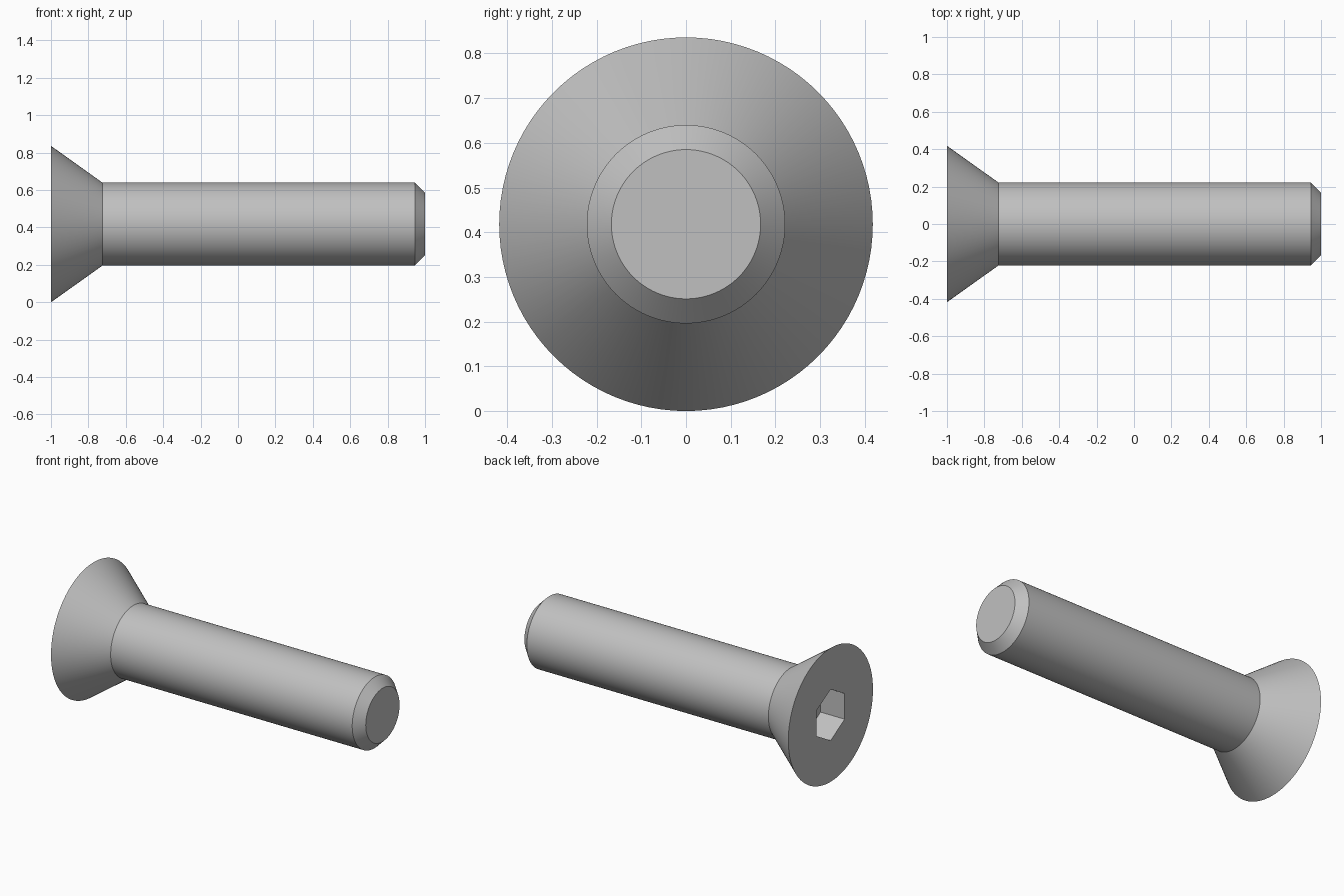
import bpy
import bmesh
import math
from mathutils import Matrix, Vector

cube = bpy.data.objects.get("Cube")
if cube:
    bpy.data.objects.remove(cube, do_unlink=True)

HEAD_R, SHANK_R, TIP_R = 0.418, 0.222, 0.167
HEAD_X, NECK_X, CHAMFER_X, TIP_X = -1.0, -0.725, 0.945, 1.0
SOCKET_R, SOCKET_DEPTH = 0.16, 0.167
SEGMENTS = 96

steel = bpy.data.materials.new("grey steel")
steel.use_nodes = True
GREY = (0.53, 0.53, 0.53, 1)
steel.diffuse_color = GREY
steel.node_tree.nodes["Principled BSDF"].inputs["Base Color"].default_value = GREY


def lathe(name, profile, sides):
    """Closed solid of revolution about the x axis from (x, radius) rings."""
    bm = bmesh.new()
    rings = []
    for x, r in profile:
        angles = [math.tau * i / sides for i in range(sides)]
        rings.append([bm.verts.new((x, r * math.sin(a), r * math.cos(a))) for a in angles])
    for a, b in zip(rings, rings[1:]):
        for i in range(sides):
            j = (i + 1) % sides
            bm.faces.new((a[i], a[j], b[j], b[i]))
    bm.faces.new(rings[0])
    bm.faces.new(rings[-1])
    bmesh.ops.recalc_face_normals(bm, faces=bm.faces)
    mesh = bpy.data.meshes.new(name)
    bm.to_mesh(mesh)
    bm.free()
    mesh.materials.append(steel)
    obj = bpy.data.objects.new(name, mesh)
    obj.location.z = HEAD_R
    bpy.context.collection.objects.link(obj)
    return obj


# Countersunk head, shank and chamfered tip in one turned body
screw = lathe("countersunk_screw", [(HEAD_X, HEAD_R), (NECK_X, SHANK_R),
                                    (CHAMFER_X, SHANK_R), (TIP_X, TIP_R)], SEGMENTS)

# Hexagonal drive socket, corners pointing up and down
cutter = lathe("socket_cutter", [(HEAD_X - 0.1, SOCKET_R),
                                 (HEAD_X + SOCKET_DEPTH, SOCKET_R)], 6)
cutter.hide_render = True

bpy.ops.object.select_all(action="DESELECT")
screw.select_set(True)
bpy.context.view_layer.objects.active = screw
socket = screw.modifiers.new("hex_socket", "BOOLEAN")
socket.operation = "DIFFERENCE"
socket.solver = "EXACT"
socket.object = cutter
bpy.ops.object.modifier_apply(modifier=socket.name)
bpy.data.objects.remove(cutter, do_unlink=True)

bpy.ops.object.shade_smooth_by_angle(angle=math.radians(30))
